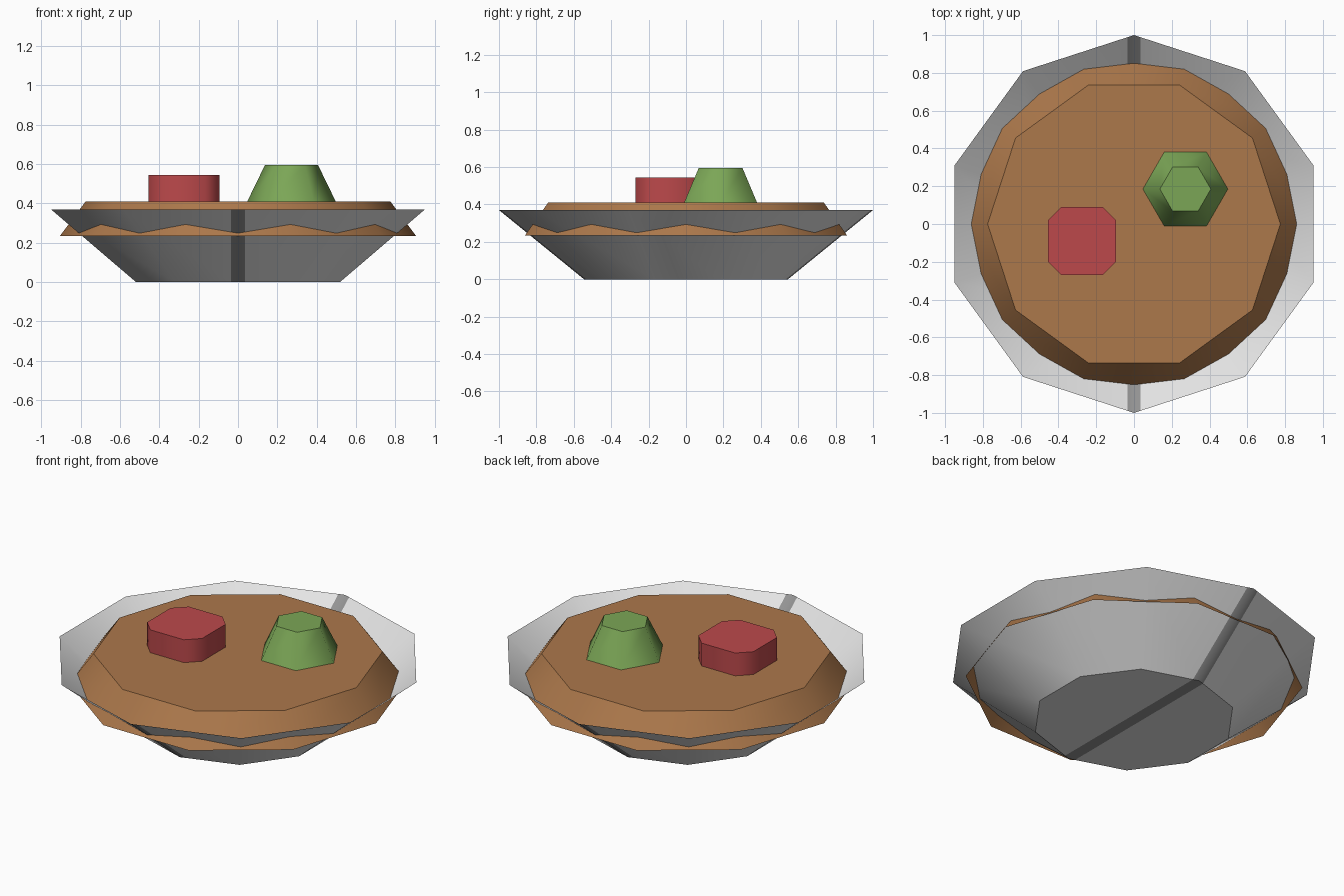
import bpy, bmesh, math

if "Cube" in bpy.data.objects:
    bpy.data.objects.remove(bpy.data.objects["Cube"])


def srgb(c):
    c /= 255
    return c / 12.92 if c <= 0.04045 else ((c + 0.055) / 1.055) ** 2.4


def material(name, r, g, b):
    m = bpy.data.materials.new(name)
    m.diffuse_color = (srgb(r), srgb(g), srgb(b), 1)
    m.use_nodes = True
    m.node_tree.nodes["Principled BSDF"].inputs["Base Color"].default_value = m.diffuse_color
    return m


def ngon(n, radius, start=0.0):
    return [(radius * math.cos(start + i * math.tau / n),
             radius * math.sin(start + i * math.tau / n)) for i in range(n)]


def frustum(name, lower, upper, z0, z1, mats, center=(0, 0), cap="top", stripe=0):
    """Smooth wall between two outlines, with one flat cap; stripe = half width of a colour band."""
    bm = bmesh.new()
    cx, cy = center
    lo = [bm.verts.new((x + cx, y + cy, z0)) for x, y in lower]
    hi = [bm.verts.new((x + cx, y + cy, z1)) for x, y in upper]
    n = len(lo)
    for i in range(n):
        j = (i + 1) % n
        wall = [lo[i], lo[j], hi[j], hi[i]]
        # an open vessel faces inwards, a lump faces outwards
        face = bm.faces.new(wall if cap == "top" else wall[::-1])
        face.smooth = True
    bm.faces.new(hi if cap == "top" else lo)
    if stripe:
        for x in (-stripe, stripe):
            bmesh.ops.bisect_plane(bm, geom=bm.verts[:] + bm.edges[:] + bm.faces[:],
                                   plane_co=(x, 0, 0), plane_no=(1, 0, 0))
        for f in bm.faces:
            f.material_index = int(abs(f.calc_center_median().x) < stripe)
    # keep the cap rim crisp
    for e in bm.edges:
        e.smooth = all(f.smooth for f in e.link_faces)
    mesh = bpy.data.meshes.new(name)
    bm.to_mesh(mesh)
    bm.free()
    for m in mats:
        mesh.materials.append(m)
    ob = bpy.data.objects.new(name, mesh)
    bpy.context.collection.objects.link(ob)
    return ob


white = material("pale_grey", 228, 228, 228)
grey = material("mid_grey", 147, 147, 147)
brown = material("brown", 172, 120, 75)
red = material("red", 188, 73, 75)
green = material("green", 123, 166, 86)

# thin ten-sided bowl with a band across it
q = math.pi / 2
frustum("bowl", ngon(10, 0.545, q), ngon(10, 1.0, q), 0, 0.37,
        [white, grey], cap="bottom", stripe=0.035)

# filling, poking slightly through the bowl wall
frustum("filling", ngon(10, 0.905), ngon(10, 0.775), 0.235, 0.41, [brown])

# red chunk: square with cut corners
a, b = 0.18, 0.11
octagon = [(a, -b), (a, b), (b, a), (-b, a), (-a, b), (-a, -b), (-b, -a), (b, -a)]
frustum("red_chunk", octagon, octagon, 0.41, 0.545, [red], center=(-0.275, -0.09))

# green chunk: tapered hexagon
frustum("green_chunk", ngon(6, 0.225), ngon(6, 0.135), 0.41, 0.595, [green],
        center=(0.272, 0.185))
